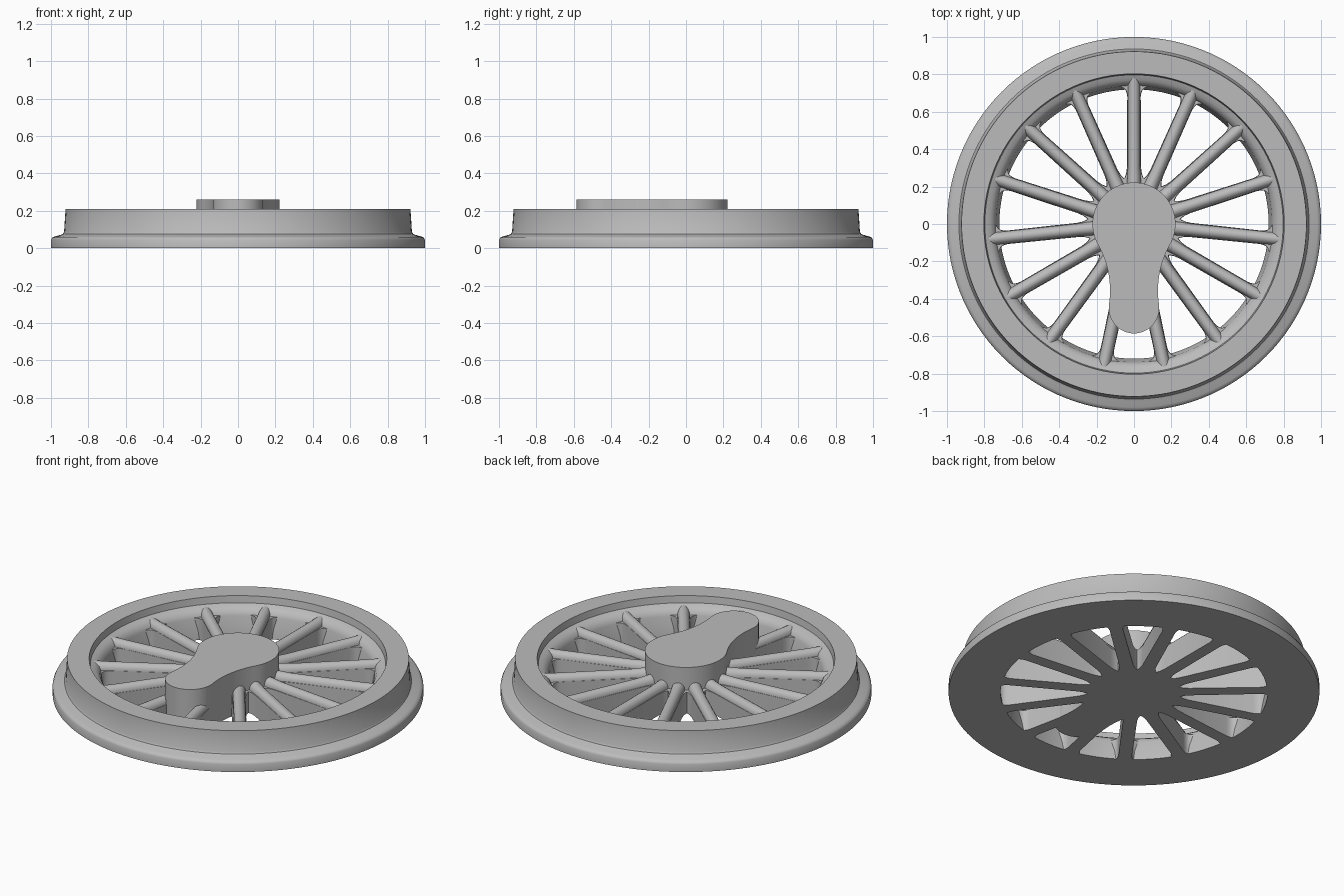
import bpy, bmesh, math
from mathutils import Matrix, Vector

if "Cube" in bpy.data.objects:
    bpy.data.objects.remove(bpy.data.objects["Cube"], do_unlink=True)

SPOKES = 15
GREY = (0.5, 0.5, 0.5, 1)
metal = bpy.data.materials.new("plain grey metal")
metal.use_nodes = True
metal.diffuse_color = GREY
metal.node_tree.nodes["Principled BSDF"].inputs["Base Color"].default_value = GREY


def finish(bm, name, angle=35):
    """Turn a bmesh into a smooth shaded object with sharp edges kept."""
    bmesh.ops.recalc_face_normals(bm, faces=bm.faces)
    mesh = bpy.data.meshes.new(name)
    bm.to_mesh(mesh)
    bm.free()
    mesh.materials.append(metal)
    ob = bpy.data.objects.new(name, mesh)
    bpy.context.collection.objects.link(ob)
    bpy.ops.object.select_all(action='DESELECT')
    ob.select_set(True)
    bpy.context.view_layer.objects.active = ob
    bpy.ops.object.shade_smooth_by_angle(angle=math.radians(angle))
    return ob


def loft(bm, rings, closed=False):
    """Bridge equal rings of points; cap the ends unless the loft is closed."""
    rows = [[bm.verts.new(p) for p in ring] for ring in rings]
    n = len(rows[0])
    pairs = list(zip(rows, rows[1:])) + ([(rows[-1], rows[0])] if closed else [])
    for a, b in pairs:
        for i in range(n):
            j = (i + 1) % n
            bm.faces.new((a[i], a[j], b[j], b[i]))
    if not closed:
        bm.faces.new(rows[0][::-1])
        bm.faces.new(rows[-1])


# Rim: flange, tread, face, inner lip and cove, revolved about z
profile = [(0.72, 0), (1, 0), (1, 0.045), (0.994, 0.056), (0.98, 0.063),
           (0.95, 0.071), (0.936, 0.077), (0.93, 0.088), (0.922, 0.21),
           (0.803, 0.21), (0.797, 0.17), (0.77, 0.16), (0.75, 0.145),
           (0.738, 0.12)]
SEG = 120
bm = bmesh.new()
loft(bm, [[(r * math.cos(t), r * math.sin(t), z) for r, z in profile]
          for t in (2 * math.pi * k / SEG for k in range(SEG))], closed=True)
finish(bm, "rim")


# Hub and crank boss: two circles joined by tangent concave arcs
def arc(cx, cy, r, a, b, n):
    return [(cx + r * math.cos(a + (b - a) * i / n),
             cy + r * math.sin(a + (b - a) * i / n)) for i in range(n + 1)]


HUB, PIN, THROW, WAIST = 0.222, 0.135, 0.45, 0.5
wy = ((HUB + WAIST) ** 2 - (PIN + WAIST) ** 2)
wy = -(THROW ** 2 + wy) / (2 * THROW)
wx = math.sqrt((HUB + WAIST) ** 2 - wy ** 2)
hub_a = math.atan2(wy, wx)
pin_a = math.atan2(wy + THROW, wx)
half = arc(0, -THROW, PIN, -math.pi / 2, pin_a, 16)
half += arc(wx, wy, WAIST, pin_a + math.pi, hub_a + math.pi, 14)[1:]
half += arc(0, 0, HUB, hub_a, math.pi / 2, 24)[1:]
outline = half + [(-x, y) for x, y in half[-2:0:-1]]
bm = bmesh.new()
loft(bm, [[(x, y, z) for x, y in outline] for z in (0, 0.26)])
finish(bm, "hub_and_crank_boss")

# One spoke along +y: a tapered web with flared ends under a rounded crown
web = [(0.15, 0.032), (0.235, 0.054), (0.25, 0.046), (0.27, 0.039),
       (0.3, 0.035), (0.68, 0.033), (0.7, 0.036), (0.715, 0.042),
       (0.726, 0.052), (0.734, 0.07), (0.75, 0.07)]
web_outline = [(w, y) for y, w in web] + [(-w, y) for y, w in reversed(web)]


def add_web(bm):
    loft(bm, [[(x + math.copysign(grow, x), y, z) for x, y in web_outline]
              for z, grow in ((0, 0.003), (0.125, -0.001))])


def add_crown(bm):
    rings = []
    for y, w, top in ((0.18, 0.038, 0.17), (0.25, 0.036, 0.165),
                      (0.3, 0.033, 0.162), (0.7, 0.033, 0.162),
                      (0.8, 0.033, 0.165)):
        ring = [(w * math.cos(t), y, 0.124 + (top - 0.124) * math.sin(t))
                for t in (math.pi * i / 10 for i in range(11))]
        rings.append([(w, y, 0.1)] + ring + [(-w, y, 0.1)])
    loft(bm, rings)


# Repeat the spoke around the hub
for k in range(SPOKES):
    bm = bmesh.new()
    add_web(bm)
    add_crown(bm)
    turn = Matrix.Rotation(2 * math.pi * k / SPOKES, 4, 'Z')
    bmesh.ops.transform(bm, matrix=turn, verts=bm.verts)
    finish(bm, f"spoke_{k + 1}", 40)
